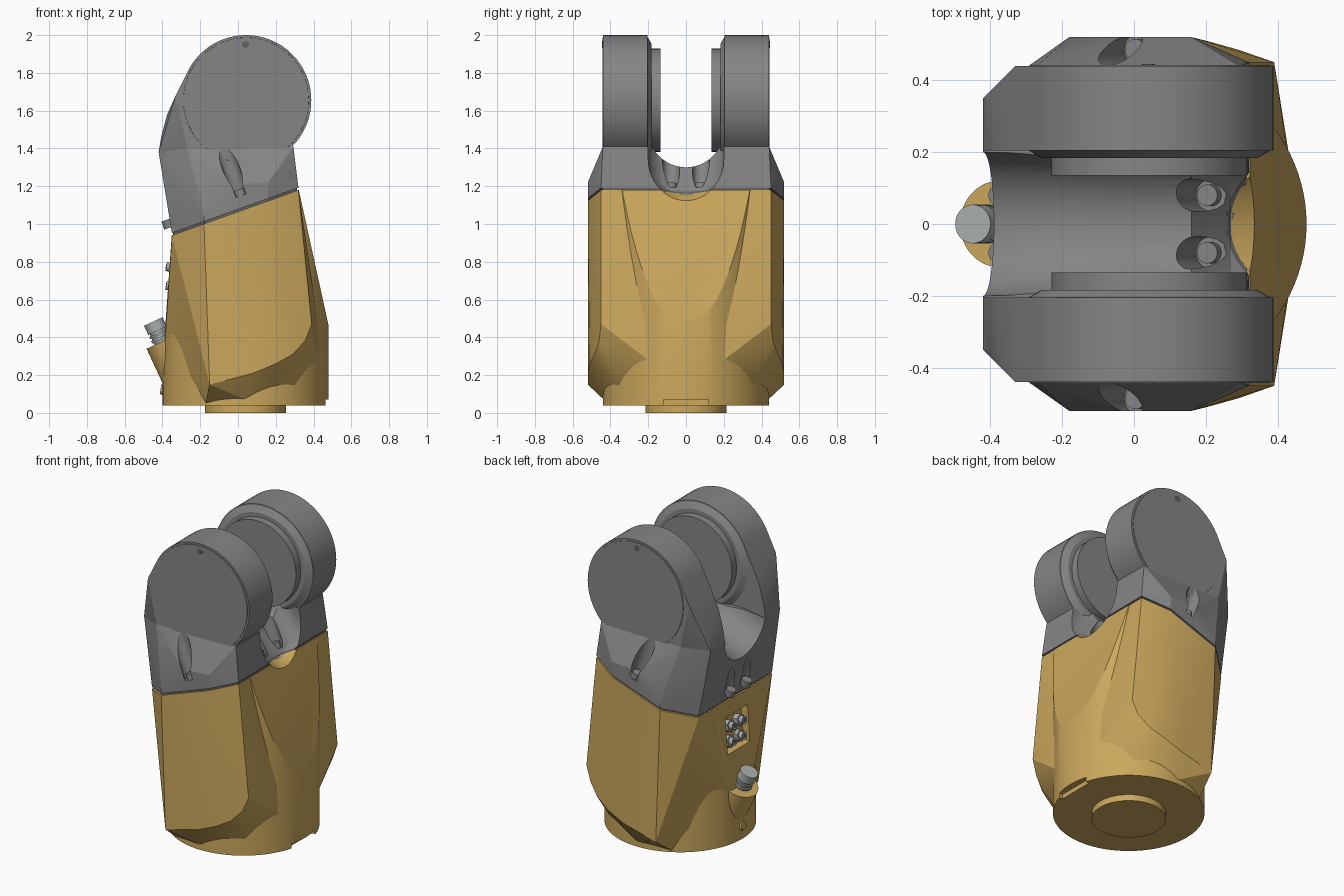
import bpy, bmesh, math
from mathutils import Vector, Matrix

if "Cube" in bpy.data.objects:
    bpy.data.objects.remove(bpy.data.objects["Cube"])


def material(name, rgb):
    m = bpy.data.materials.new(name)
    m.use_nodes = True
    m.diffuse_color = (*rgb, 1)
    m.node_tree.nodes["Principled BSDF"].inputs["Base Color"].default_value = (*rgb, 1)
    return m


gold = material("ochre yellow", (0.60, 0.39, 0.11))
grey = material("mid grey", (0.235, 0.235, 0.235))
dark = material("dark grey", (0.12, 0.12, 0.12))
steel = material("light steel", (0.40, 0.43, 0.42))


def finish(name, bm, mat=None):
    bmesh.ops.recalc_face_normals(bm, faces=bm.faces)
    mesh = bpy.data.meshes.new(name)
    bm.to_mesh(mesh)
    bm.free()
    ob = bpy.data.objects.new(name, mesh)
    bpy.context.scene.collection.objects.link(ob)
    if mat:
        mesh.materials.append(mat)
    else:
        ob.hide_render = True
    return ob


def hull(name, points, mat=None):
    bm = bmesh.new()
    for p in points:
        bm.verts.new(p)
    res = bmesh.ops.convex_hull(bm, input=bm.verts)
    loose = {g for g in res["geom_interior"] + res["geom_unused"] if isinstance(g, bmesh.types.BMVert)}
    bmesh.ops.delete(bm, geom=list(loose), context="VERTS")
    bmesh.ops.dissolve_limit(bm, angle_limit=0.01, verts=bm.verts, edges=bm.edges)
    return finish(name, bm, mat)


def rod(name, start, end, r1, mat=None, r2=None, sides=64):
    """Cylinder or cone between two points."""
    a, b = Vector(start), Vector(end)
    bm = bmesh.new()
    turn = (b - a).to_track_quat("Z", "Y").to_matrix().to_4x4()
    bmesh.ops.create_cone(bm, cap_ends=True, segments=sides, radius1=r1,
                          radius2=r1 if r2 is None else r2, depth=(b - a).length,
                          matrix=Matrix.Translation((a + b) / 2) @ turn)
    return finish(name, bm, mat)


def cut(target, cutters):
    for c in cutters:
        mod = target.modifiers.new("cut", "BOOLEAN")
        mod.operation, mod.solver, mod.object = "DIFFERENCE", "EXACT", c
    bpy.context.view_layer.update()
    done = target.evaluated_get(bpy.context.evaluated_depsgraph_get())
    target.modifiers.clear()
    target.data = bpy.data.meshes.new_from_object(done)


def both(points):
    return [(x, s * y, z) for x, y, z in points for s in (1, -1)]


def seam(x, drop=0.0):
    """Height of the tilted joint between body and fork."""
    return 0.952 + (x + 0.35) * 0.358 - drop


def disc(r, y, cx=0.043, cz=1.655, n=72):
    return [(cx + r * math.cos(i * math.tau / n), y, cz + r * math.sin(i * math.tau / n)) for i in range(n)]


outline = [(-0.35, 0.37), (-0.18, 0.52), (0.16, 0.52), (0.32, 0.45)]
up = Vector((-0.337, 0, 0.941))

# Rounded channel between the fork arms, lofted along its floor line
bm = bmesh.new()
rings = []
for x, z in [(-0.7, 1.04), (-0.2, 1.29), (-0.14, 1.30), (0.16, 1.30), (0.27, 1.16), (0.34, 1.12), (0.7, 1.0)]:
    ring = [(x, -0.2, 2.3)]
    for i in range(25):
        t = math.pi * i / 24
        ring.append((x, -0.2 * math.cos(t), z + 0.2 - 0.2 * math.sin(t)))
    ring.append((x, 0.2, 2.3))
    rings.append([bm.verts.new(p) for p in ring])
for a, b in zip(rings, rings[1:]):
    for i in range(len(a)):
        j = (i + 1) % len(a)
        bm.faces.new((a[i], a[j], b[j], b[i]))
bm.faces.new(rings[0])
bm.faces.new(rings[-1])
channel = finish("channel_cutter", bm)

# Pocket behind the body and notch under its edge
pocket = hull("pocket_cutter", both([(-0.7, 0.12, 0.56), (-0.7, 0.12, 0.88), (-0.33, 0.11, 0.62), (-0.31, 0.11, 0.84)]))
notch = hull("notch_cutter", both([(0.44, 0.12, 0.0), (0.44, 0.12, 0.07), (0.6, 0.12, 0.0), (0.6, 0.12, 0.07)]))

# Round body core, sliced by the tilted joint and the sloping face
bm = bmesh.new()
bmesh.ops.create_cone(bm, cap_ends=True, segments=96, radius1=0.44, radius2=0.44, depth=1.5,
                      matrix=Matrix.Translation((0.04, 0, 0.79)))
for co, no in [((-0.35, 0, seam(-0.35, 0.012)), up), ((0.48, 0, 0.46), Vector((0.73, 0, 0.16))),
               ((-0.40, 0, 0.25), Vector((-0.70, 0, 0.05)))]:
    r = bmesh.ops.bisect_plane(bm, geom=bm.verts[:] + bm.edges[:] + bm.faces[:],
                               plane_co=co, plane_no=no, clear_outer=True)
    bmesh.ops.holes_fill(bm, edges=[e for e in bm.edges if e.is_boundary])
core = finish("body_core", bm, gold)

# Faceted body shell with rounded lower corners
shell = [(x, y, seam(x, 0.012)) for x, y in outline]
shell += [(-0.17, 0.385, 0.05), (-0.15, 0.52, 0.15), (0.08, 0.52, 0.21), (0.2, 0.51, 0.26),
          (0.29, 0.485, 0.31), (0.355, 0.46, 0.38), (0.39, 0.45, 0.47), (0.425, 0.21, 0.47),
          (0.43, 0.2, 0.28), (0.3, 0.35, 0.14), (0.04, 0.435, 0.07), (-0.395, 0.06, 0.25)]
shell = hull("body_shell", both(shell), gold)
cut(core, [channel, pocket, notch])
cut(shell, [channel, pocket])
rod("base_spigot", (0.04, 0, 0), (0.04, 0, 0.06), 0.215, gold)

# Fork base with bolt pockets
fork = [(x, y, seam(x)) for x, y in outline]
fork += [(-0.18, 0.52, 1.06), (-0.03, 0.52, 1.21), (0.16, 0.52, 1.22), (0.31, 0.45, 1.25),
         (-0.42, 0.35, 1.38), (-0.27, 0.44, 1.40), (0.293, 0.44, 1.41)]
fork = hull("fork_base", both(fork), grey)
bolts = [(0.015, 0.485, 1.15), (0.215, 0.08, 1.18), (-0.365, 0.08, 0.99)]
bolts = [Vector(p) for p in both(bolts)]
bores = [rod("bore_cutter", p, p + up * (0.17 if p.x < -0.3 else 0.3), 0.045, sides=32) for p in bolts]
cut(fork, [channel] + bores)
for p in bolts:
    rod("bolt_head", p - up * 0.01, p + up * 0.035, 0.03, grey, sides=24)

# Recessed gasket in the joint
gasket = hull("joint_gasket", both([(x * 0.98, y * 0.98, seam(x * 0.98, d)) for x, y in outline for d in (0.02, -0.01)]), dark)
cut(gasket, [channel])

# Fork arms with hubs and covers
spine = [(-0.42, 1.38), (-0.405, 1.47), (-0.375, 1.58), (-0.33, 1.68), (-0.27, 1.775), (-0.19, 1.875), (-0.1, 1.945)]
for s, side in ((1, "back"), (-1, "front")):
    pts = disc(0.345, s * 0.205) + disc(0.345, s * 0.44)
    pts += [(x, s * y, z) for x, z in spine for y in (0.205, 0.35)]
    pts += [(-0.33, s * 0.44, 1.68), (-0.27, s * 0.44, 1.40), (-0.22, s * 0.44, 1.33), (-0.39, s * 0.205, 1.25)]
    hull(side + "_arm", pts, grey)
    rod(side + "_arm_bevel", (0.043, s * 0.21, 1.655), (0.043, s * 0.183, 1.655), 0.345, grey, 0.30)
    rod(side + "_hub", (0.043, s * 0.2, 1.655), (0.043, s * 0.135, 1.655), 0.273, grey)
    rod(side + "_cover", (0.043, s * 0.43, 1.655), (0.043, s * 0.443, 1.655), 0.335, grey, 0.332)
    for z in (1.36, 1.95):
        rod(side + "_cover_hole", (0.04, s * 0.44, z), (0.04, s * 0.4445, z), 0.018, dark, sides=24)

# Tilted socket pad and round plug
axis = Vector((-0.42, 0, 0.907))
top = Vector((-0.375, 0, 0.39))
rod("socket_pad", top - axis * 0.3, top, 0.12, gold)
foot = Vector((-0.398, 0, 0.375))
rod("plug_core", foot, foot + axis * 0.11, 0.046, steel, sides=40)
for a, b in ((0.015, 0.03), (0.042, 0.054), (0.066, 0.12)):
    rod("plug_ring", foot + axis * a, foot + axis * b, 0.054, steel, sides=40)

# Four hose fittings in the pocket
for y in (-0.05, 0.05):
    for z in (0.66, 0.76):
        rod("fitting_nut", (-0.31, y, z), (-0.355, y, z + 0.01), 0.038, steel, sides=6)
        rod("fitting_tip", (-0.35, y, z + 0.01), (-0.38, y, z + 0.015), 0.024, steel, sides=24)
        rod("fitting_bore", (-0.375, y, z + 0.015), (-0.382, y, z + 0.016), 0.013, dark, sides=16)

# Small drain boss
rod("drain_boss", (-0.38, 0, 0.12), (-0.41, 0, 0.125), 0.035, gold, 0.025, sides=24)

# Remove the used cutters and smooth the round surfaces
for c in [channel, pocket, notch] + bores:
    bpy.data.objects.remove(c)
bpy.ops.object.select_all(action="DESELECT")
for ob in bpy.context.scene.objects:
    if ob.type == "MESH":
        ob.select_set(True)
        bpy.context.view_layer.objects.active = ob
bpy.ops.object.shade_smooth_by_angle(angle=math.radians(20))
